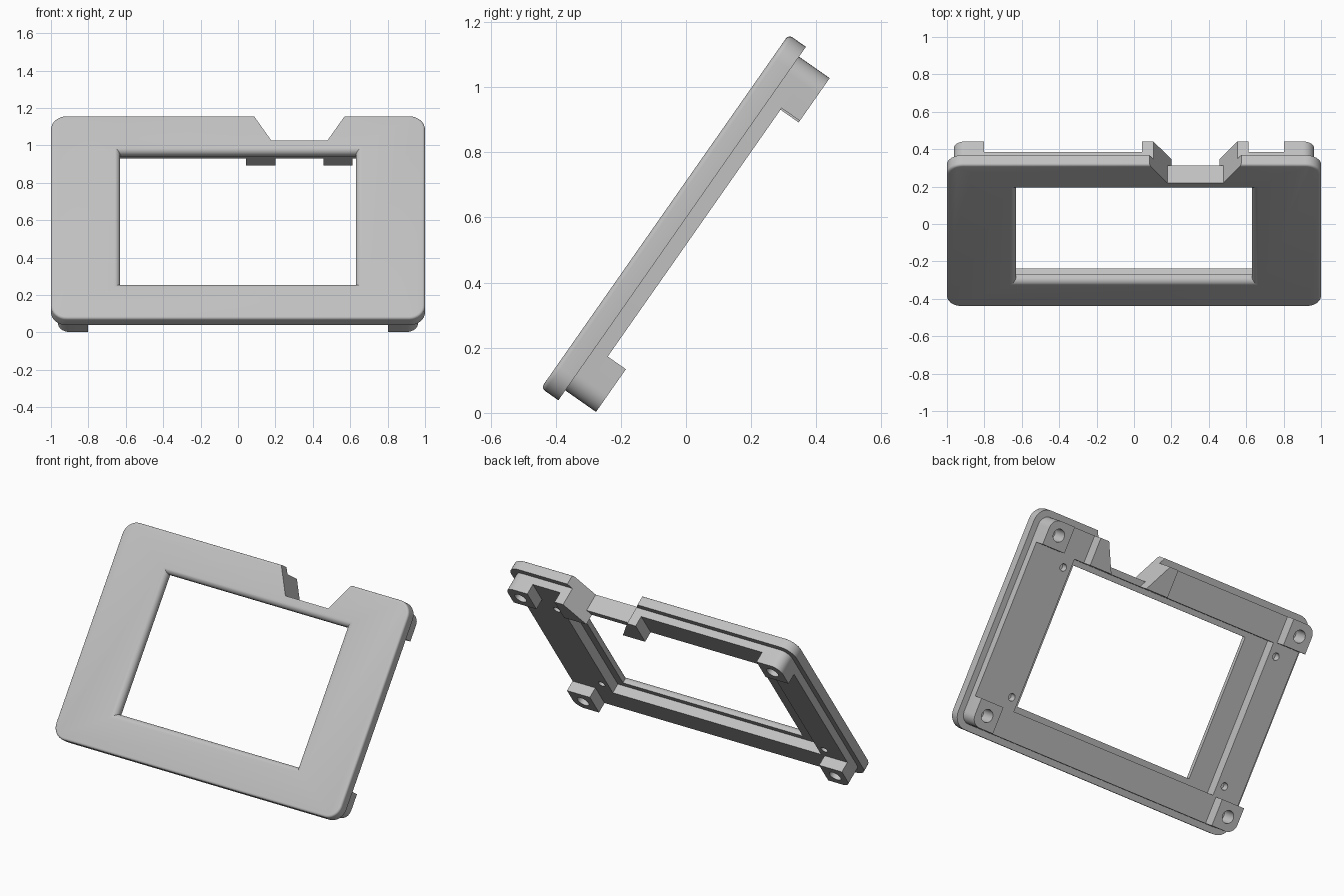
import bpy, bmesh
from math import sin, cos, pi, radians

if "Cube" in bpy.data.objects:
    bpy.data.objects.remove(bpy.data.objects["Cube"])

# Single light grey plastic
GREY = (0.53, 0.53, 0.53, 1)
plastic = bpy.data.materials.new("light grey plastic")
plastic.use_nodes = True
plastic.diffuse_color = GREY
plastic.node_tree.nodes["Principled BSDF"].inputs["Base Color"].default_value = GREY

# Frame proportions, measured in the tilted plane (depth runs to the back)
HEIGHT = 1.325
MID = HEIGHT / 2
FLANGE, BODY, FOOT = 0.065, 0.112, 0.18
INSET = 0.037
NOTCH_X = 0.328
SLOPE = 0.58


def loft(name, rings):
    """Closed solid through rings of (outline, depth), laid on the tilted plane."""
    bm = bmesh.new()
    loops = [[bm.verts.new((x, v, -d)) for x, v in outline] for outline, d in rings]
    n = len(loops[0])
    for a, b in zip(loops, loops[1:]):
        for i in range(n):
            j = (i + 1) % n
            bm.faces.new((a[i], a[j], b[j], b[i]))
    bm.faces.new(loops[0])
    bm.faces.new(loops[-1][::-1])
    bmesh.ops.recalc_face_normals(bm, faces=bm.faces)
    mesh = bpy.data.meshes.new(name)
    bm.to_mesh(mesh)
    bm.free()
    mesh.materials.append(plastic)
    ob = bpy.data.objects.new(name, mesh)
    ob.location = (0, -0.445, 0.076)
    ob.rotation_euler = (radians(55), 0, 0)
    bpy.context.collection.objects.link(ob)
    return ob


def prism(name, outline, d0, d1):
    return loft(name, [(outline, d0), (outline, d1)])


def rect(x0, x1, v0, v1):
    return [(x0, v0), (x1, v0), (x1, v1), (x0, v1)]


def rounded(hx, hv, r, steps=8):
    """Rounded rectangle centred on the frame."""
    pts = []
    for k, (sx, sv) in enumerate([(1, 1), (-1, 1), (-1, -1), (1, -1)]):
        for i in range(steps + 1):
            a = (k + i / steps) * pi / 2
            pts.append((sx * (hx - r) + r * cos(a), MID + sv * (hv - r) + r * sin(a)))
    return pts


def circle(x, v, r, n=24):
    return [(x + r * cos(2 * pi * i / n), v + r * sin(2 * pi * i / n)) for i in range(n)]


def cut(ob, cutter):
    mod = ob.modifiers.new("cut", 'BOOLEAN')
    mod.operation, mod.solver, mod.object = 'DIFFERENCE', 'EXACT', cutter
    bpy.context.view_layer.objects.active = ob
    bpy.ops.object.modifier_apply(modifier=mod.name)


# Front bezel with a softened front edge
EDGE = 0.014
rings = []
for i in range(5):
    t = i / 4 * pi / 2
    s = EDGE * (1 - sin(t))
    rings.append((rounded(1 - s, MID - s, 0.085 - s), EDGE * (1 - cos(t))))
rings.append((rounded(1, MID, 0.085), FLANGE))
bezel = loft("bezel", rings)

# Back frame behind the bezel
back_frame = prism("back_frame", rounded(1 - INSET, MID - INSET, 0.06), FLANGE, BODY)

# Window opening with a rounded lip
LIP = 0.035
lip_rings = [(0.0, LIP, -0.03)]
lip_rings += [(0, LIP * (1 - sin(i * pi / 12)), LIP * (1 - cos(i * pi / 12))) for i in range(7)]
lip_rings.append((0, 0, 0.3))
window = loft("window_cutter", [
    (rect(-0.63 - g, 0.63 + g, 0.235 - g, 1.09 + g), d) for _, g, d in lip_rings])

# Display pocket in the back, offset to one side
pocket = prism("pocket_cutter", rect(-0.78, 0.68, 0.2, 1.122), 0.05, 0.3)

# Slanted notch in the top edge
low, high = 1.16, 1.4
w0 = 0.15
w1 = w0 + SLOPE * (high - low)
notch = prism("notch_cutter", [(NOTCH_X - w0, low), (NOTCH_X + w0, low),
                               (NOTCH_X + w1, high), (NOTCH_X - w1, high)], -0.05, 0.3)
cutters = [window, pocket, notch]
for part in (bezel, back_frame):
    for c in cutters:
        cut(part, c)

# Small pilot holes around the pocket
for x in (-0.83, 0.73):
    for v in (0.27, 1.055):
        hole = prism("pilot_cutter", circle(x, v, 0.022, 16), 0.07, 0.2)
        cut(back_frame, hole)
        cutters.append(hole)

parts = [bezel, back_frame]

# Corner feet with screw holes, rounded at the outer corner
SIZE, R = 0.16, 0.06
hx, hv = 1 - INSET, MID - INSET
for sx, side in ((-1, "right"), (1, "left")):
    for sv, level in ((-1, "lower"), (1, "upper")):
        pts = [(hx - SIZE, hv), (hx - SIZE, hv - SIZE), (hx, hv - SIZE)]
        pts += [(hx - R + R * cos(i * pi / 16), hv - R + R * sin(i * pi / 16)) for i in range(9)]
        foot = prism(f"{level}_{side}_foot", [(sx * x, MID + sv * v) for x, v in pts], BODY, FOOT)
        screw = prism("screw_cutter", circle(sx * (hx - SIZE / 2), MID + sv * (hv - SIZE / 2), 0.038),
                      0.08, 0.3)
        cut(foot, screw)
        cut(back_frame, screw)
        cutters.append(screw)
        parts.append(foot)

# Blocks flanking the notch
v0, v1 = 1.122, HEIGHT - INSET
for sx, side in ((-1, "right"), (1, "left")):
    pts = [(0.284, v0), (w0 + SLOPE * (v0 - low), v0), (w0 + SLOPE * (v1 - low), v1), (0.284, v1)]
    parts.append(prism(f"{side}_notch_block", [(NOTCH_X + sx * x, v) for x, v in pts], BODY, FOOT))

for c in cutters:
    bpy.data.objects.remove(c)

# Smooth rounded edges, keep the rest sharp
for ob in parts:
    bpy.ops.object.select_all(action='DESELECT')
    ob.select_set(True)
    bpy.context.view_layer.objects.active = ob
    bpy.ops.object.shade_smooth_by_angle(angle=radians(30))
